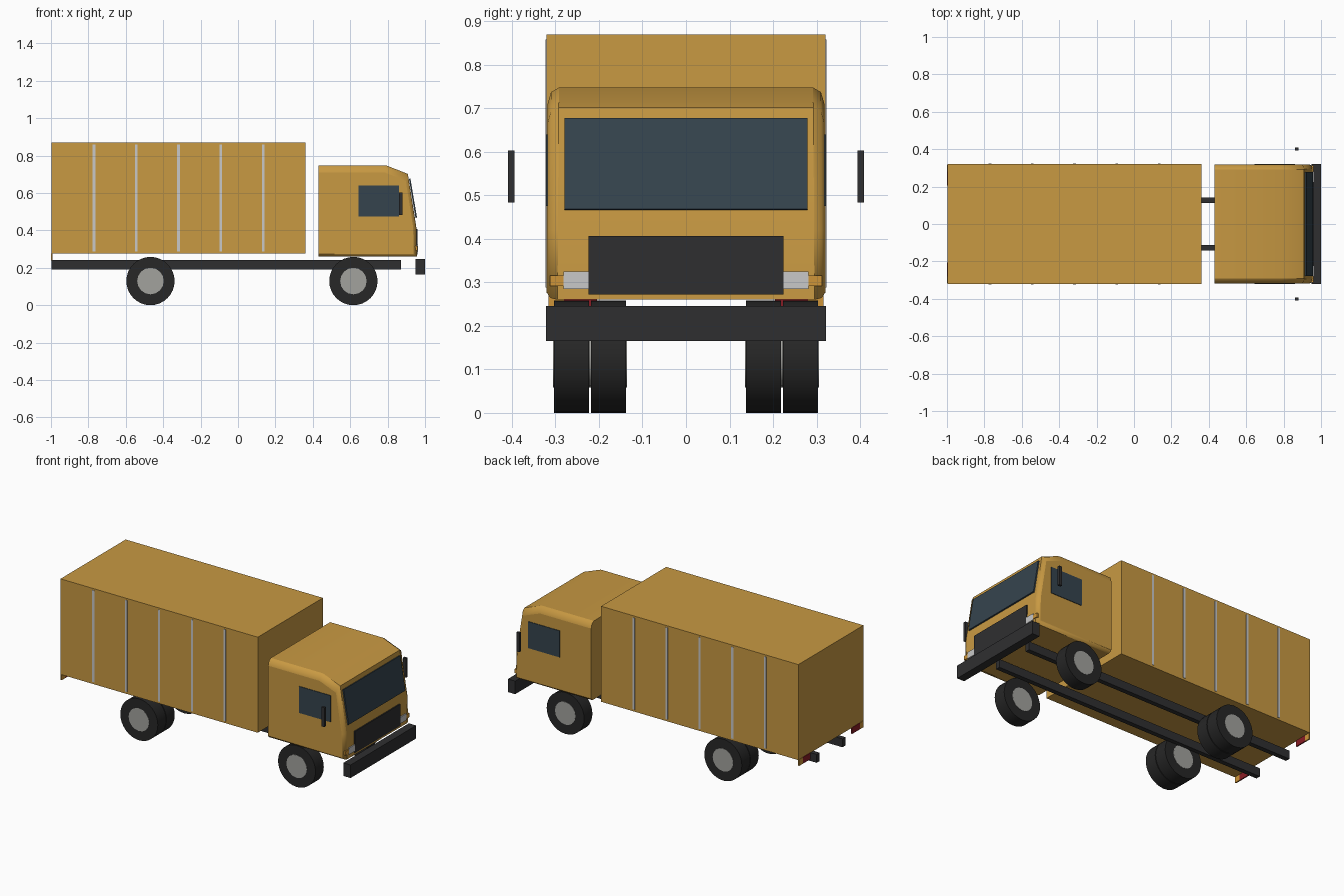
import bpy, bmesh, math
from mathutils import Vector

if "Cube" in bpy.data.objects:
    bpy.data.objects.remove(bpy.data.objects["Cube"])


def material(name, r, g, b):
    m = bpy.data.materials.new(name)
    m.use_nodes = True
    m.diffuse_color = (r, g, b, 1)
    m.node_tree.nodes["Principled BSDF"].inputs["Base Color"].default_value = (r, g, b, 1)
    return m


body = material("ochre_paint", 0.58, 0.32, 0.055)
dark = material("dark_plastic", 0.028, 0.028, 0.03)
rubber = material("tyre_rubber", 0.02, 0.02, 0.02)
glass = material("dark_glass", 0.035, 0.057, 0.075)
steel = material("hub_steel", 0.36, 0.36, 0.34)
silver = material("light_silver", 0.58, 0.58, 0.58)
red = material("red_lens", 0.25, 0.012, 0.018)
amber = material("amber_lens", 0.62, 0.3, 0.04)


def finish(name, bm, mat):
    bmesh.ops.recalc_face_normals(bm, faces=bm.faces)
    mesh = bpy.data.meshes.new(name)
    bm.to_mesh(mesh)
    bm.free()
    mesh.materials.append(mat)
    ob = bpy.data.objects.new(name, mesh)
    bpy.context.collection.objects.link(ob)
    return ob


def box(name, x, y, z, mat):
    """Box from (low, high) ranges on each axis."""
    bm = bmesh.new()
    bmesh.ops.create_cube(bm, size=1)
    for v in bm.verts:
        v.co = Vector([(r[0] + r[1]) / 2 + c * (r[1] - r[0]) for c, r in zip(v.co, (x, y, z))])
    return finish(name, bm, mat)


def pair(name, x, y, z, mat):
    """Left (+y here) and right copies of a box."""
    box(name + "_a", x, y, z, mat)
    box(name + "_b", x, (-y[1], -y[0]), z, mat)


def prism(profile, half_width):
    """Side profile in x, z extruded across y."""
    bm = bmesh.new()
    face = bm.faces.new([bm.verts.new((x, -half_width, z)) for x, z in profile])
    ext = bmesh.ops.extrude_face_region(bm, geom=[face])
    verts = [g for g in ext["geom"] if isinstance(g, bmesh.types.BMVert)]
    bmesh.ops.translate(bm, verts=verts, vec=(0, 2 * half_width, 0))
    return bm


def smooth(ob, angle):
    bpy.ops.object.select_all(action="DESELECT")
    ob.select_set(True)
    bpy.context.view_layer.objects.active = ob
    bpy.ops.object.shade_smooth_by_angle(angle=math.radians(angle))


def cylinder(name, x, y, z, radius, width, sides, mat):
    bpy.ops.mesh.primitive_cylinder_add(vertices=sides, radius=radius, depth=width,
                                        location=(x, y, z), rotation=(math.pi / 2, 0, 0))
    ob = bpy.context.object
    ob.name = name
    ob.data.materials.append(mat)
    smooth(ob, 35)


# Cargo box with silver side ribs
box("cargo_box", (-0.997, 0.36), (-0.32, 0.32), (0.275, 0.869), body)
for i in range(5):
    x = -0.77 + i * 0.226
    pair(f"cargo_rib_{i}", (x - 0.007, x + 0.007), (0.316, 0.3225), (0.288, 0.858), silver)

# Cab: extruded profile with rounded side edges
cab_profile = [(0.43, 0.26), (0.957, 0.26), (0.953, 0.42),
               (0.908, 0.702), (0.79, 0.748), (0.43, 0.748)]
bm = prism(cab_profile, 0.318)
weight = bm.edges.layers.float.new("bevel_weight_edge")
for e in bm.edges:
    a, b = e.verts
    mid = (a.co + b.co) / 2
    if abs(a.co.y - b.co.y) > 0.1 or mid.x < 0.44:
        continue
    e[weight] = 1.0 if mid.z > 0.7 else 0.45 if mid.z > 0.3 else 0.35
cab = finish("cab", bm, body)
bevel = cab.modifiers.new("rounded_edges", "BEVEL")
bevel.limit_method = "WEIGHT"
bevel.width = 0.038
bevel.segments = 2
smooth(cab, 30)

# Windows
finish("windscreen", prism([(0.949, 0.466), (0.957, 0.468), (0.922, 0.677), (0.914, 0.675)], 0.279), glass)
pair("side_window", (0.645, 0.862), (0.314, 0.3215), (0.475, 0.64), glass)

# Cab front: grille, lamps, bumper and mirrors
box("grille", (0.945, 0.961), (-0.224, 0.224), (0.272, 0.406), dark)
pair("headlamp", (0.945, 0.962), (0.224, 0.281), (0.285, 0.325), silver)
pair("front_indicator", (0.94, 0.96), (0.281, 0.313), (0.291, 0.316), amber)
box("front_bumper", (0.95, 1.0), (-0.322, 0.322), (0.165, 0.246), dark)
pair("mirror", (0.86, 0.88), (0.394, 0.409), (0.483, 0.603), dark)

# Chassis rails and rear lamps
pair("chassis_rail", (-0.998, 0.872), (0.112, 0.141), (0.19, 0.242), dark)
pair("tail_lamp", (-1.0, -0.992), (0.205, 0.28), (0.238, 0.277), red)
pair("rear_indicator", (-1.0, -0.992), (0.28, 0.316), (0.238, 0.277), amber)

# Wheels: single in front, twin at the rear
for label, x, y in (("front", 0.617, 0.263), ("rear_outer", -0.468, 0.263),
                    ("rear_inner", -0.468, 0.178)):
    for side in (1, -1):
        tag = f"{label}_{'a' if side > 0 else 'b'}"
        cylinder("tyre_" + tag, x, side * y, 0.129, 0.129, 0.081, 32, rubber)
        cylinder("hub_" + tag, x, side * y, 0.129, 0.071, 0.0845, 16, steel)
